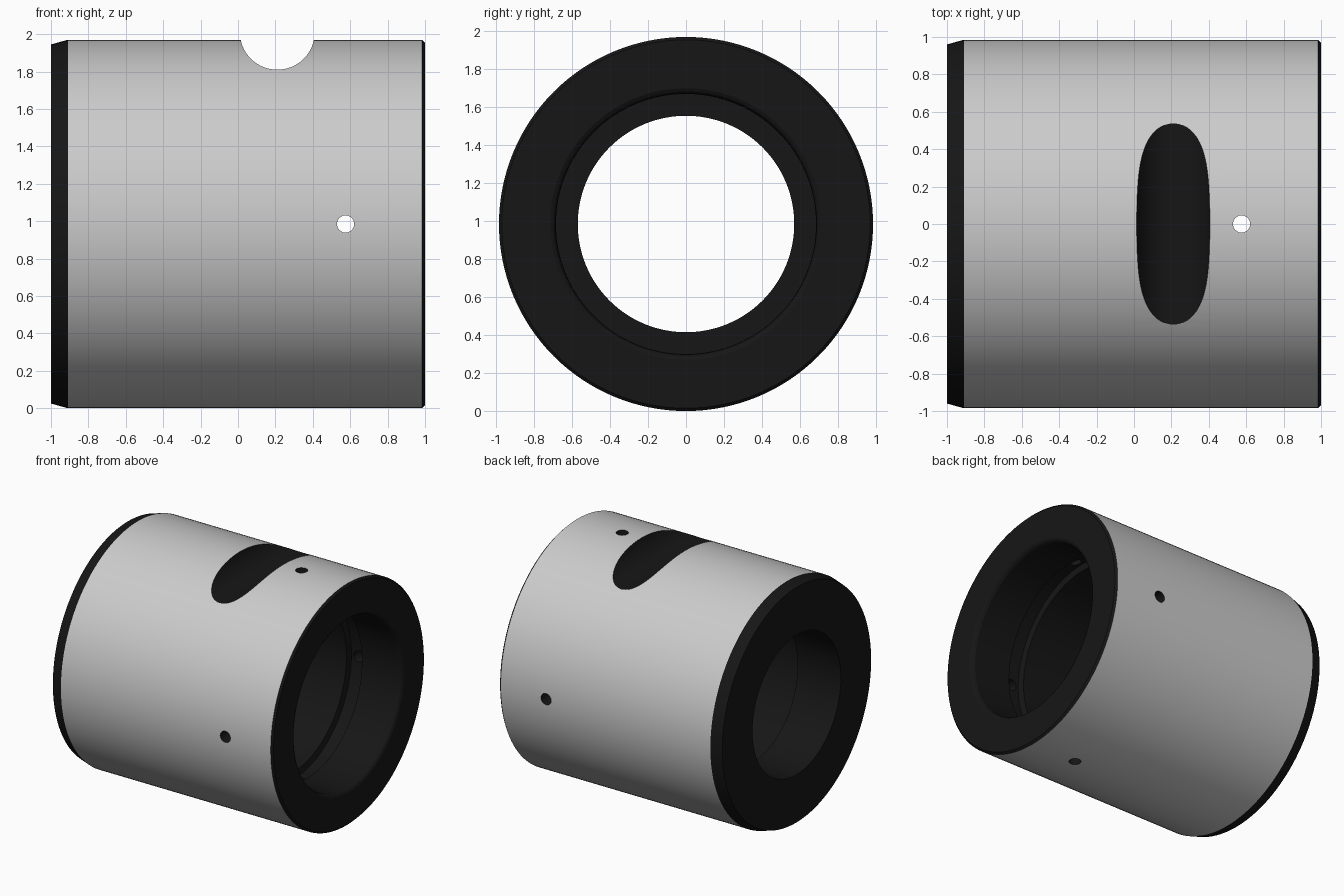
import bpy, bmesh, math
from mathutils import Matrix, Vector

if "Cube" in bpy.data.objects:
    bpy.data.objects.remove(bpy.data.objects["Cube"])

R = 0.985          # outer radius, also the axis height
SEG = 128

# Sleeve: closed (x, radius) profile revolved about the x axis
profile = [(-1, 0.96), (-0.91, R), (-0.04, R), (0.46, R), (0.7, R), (0.985, R), (1, 0.97),
           (1, 0.715), (0.99, 0.698), (0.97, 0.687),             # rounded bore mouth
           (0.64, 0.685), (0.63, 0.735), (0.51, 0.735), (0.50, 0.685),  # inner groove
           (-0.61, 0.685), (-0.61, 0.57), (-1, 0.57)]            # shoulder and lip
bm = bmesh.new()
rings = []
for i in range(SEG):
    a = 2 * math.pi * i / SEG
    rings.append([bm.verts.new((x, r * math.cos(a), R + r * math.sin(a))) for x, r in profile])
n = len(profile)
for i in range(SEG):
    p, q = rings[i], rings[(i + 1) % SEG]
    for j in range(n):
        k = (j + 1) % n
        bm.faces.new((p[j], q[j], q[k], p[k]))
bmesh.ops.recalc_face_normals(bm, faces=bm.faces[:])
mesh = bpy.data.meshes.new("sleeve")
bm.to_mesh(mesh)
bm.free()
sleeve = bpy.data.objects.new("sleeve", mesh)
bpy.context.collection.objects.link(sleeve)
bpy.context.view_layer.objects.active = sleeve
sleeve.select_set(True)


def cut(name, radius, length, location, rotation, sides):
    """Subtract a cylinder from the sleeve."""
    b = bmesh.new()
    bmesh.ops.create_cone(b, cap_ends=True, segments=sides, radius1=radius, radius2=radius,
                          depth=length, matrix=Matrix.Translation(location) @ rotation)
    m = bpy.data.meshes.new(name)
    b.to_mesh(m)
    b.free()
    cutter = bpy.data.objects.new(name, m)
    cutter.hide_render = True
    bpy.context.collection.objects.link(cutter)
    mod = sleeve.modifiers.new(name, 'BOOLEAN')
    mod.operation = 'DIFFERENCE'
    mod.solver = 'EXACT'
    mod.object = cutter
    bpy.ops.object.modifier_apply(modifier=name)
    bpy.data.objects.remove(cutter)


# Round-bottomed slot across the top
along_y = Matrix.Rotation(math.pi / 2, 4, 'X')
cut("top_slot_cutter", 0.2, 2.4, Vector((0.21, 0, 2.01)), along_y, 64)

# Four radial pin holes
for i in range(4):
    turn = Matrix.Rotation(i * math.pi / 2, 4, 'X')
    centre = Vector((0.575, 0, R)) + turn @ Vector((0, 0, 0.9))
    cut("pin_hole_cutter", 0.046, 0.6, centre, turn, 32)

# Plain grey outside, dark ends, bore and cuts
dark = bpy.data.materials.new("dark_finish")
dark.diffuse_color = (0.008, 0.008, 0.008, 1)
dark.use_nodes = True
dark.node_tree.nodes["Principled BSDF"].inputs["Base Color"].default_value = dark.diffuse_color
sleeve.data.materials.clear()
sleeve.data.materials.append(None)
sleeve.data.materials.append(dark)
for f in sleeve.data.polygons:
    r = math.hypot(f.center.y, f.center.z - R)
    f.material_index = 0 if r > 0.9 and abs(f.normal.x) < 0.1 else 1

bpy.ops.object.shade_smooth_by_angle(angle=math.radians(12))
